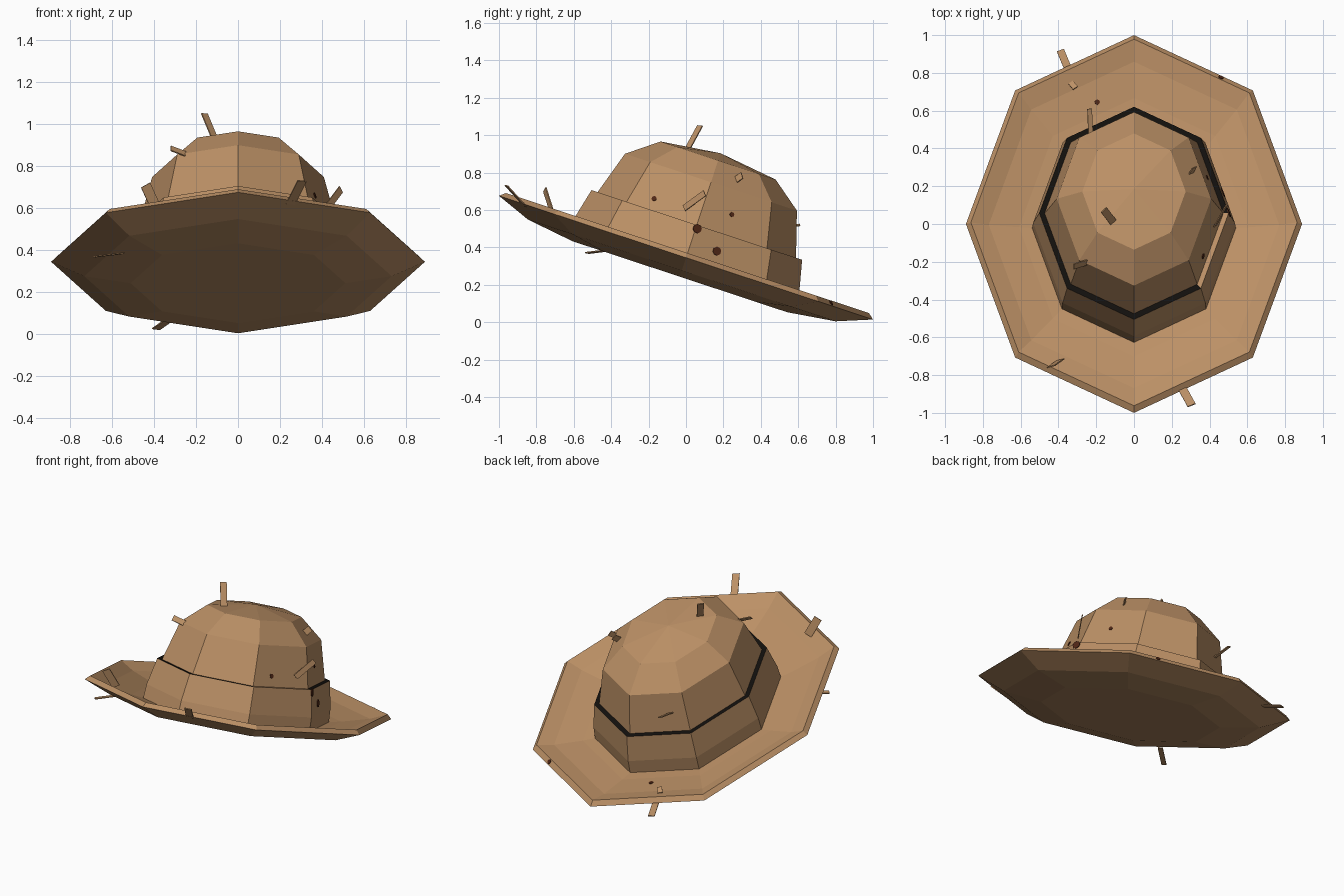
import bpy, bmesh, math
from mathutils import Vector, Matrix
from mathutils.bvhtree import BVHTree

if "Cube" in bpy.data.objects:
    bpy.data.objects.remove(bpy.data.objects["Cube"])

# Whole hat leans back; its outline is a stretched octagon
TILT = Matrix.Translation((0, 0, 0.345)) @ Matrix.Rotation(-math.radians(18.3), 4, 'X')
RATIO = 0.845
SIDES = 8


def material(name, rgb):
    m = bpy.data.materials.new(name)
    m.diffuse_color = (*rgb, 1)
    m.use_nodes = True
    m.node_tree.nodes["Principled BSDF"].inputs["Base Color"].default_value = m.diffuse_color
    return m


STRAW = material("straw_tan", (0.50, 0.28, 0.132))
BLACK = material("gap_black", (0.006, 0.005, 0.004))
RUST = material("dark_rust", (0.08, 0.02, 0.008))


def finish(name, bm, mats):
    bmesh.ops.recalc_face_normals(bm, faces=bm.faces)
    me = bpy.data.meshes.new(name)
    bm.to_mesh(me)
    bm.free()
    for m in mats:
        me.materials.append(m)
    ob = bpy.data.objects.new(name, me)
    bpy.context.collection.objects.link(ob)
    return ob


def lathe(name, profile, closed=False, mats=(STRAW,), rule=None):
    """Spin (radius, height) points into eight flat sides; radius 0 makes a pole."""
    bm = bmesh.new()
    rings = []
    for r, n in profile:
        if r == 0:
            rings.append([bm.verts.new(TILT @ Vector((0, 0, n)))] * SIDES)
        else:
            rings.append([bm.verts.new(TILT @ Vector((r * RATIO * math.cos(a), r * math.sin(a), n)))
                          for a in (k * math.tau / SIDES for k in range(SIDES))])
    pairs = list(zip(rings, rings[1:]))
    if closed:
        pairs.append((rings[-1], rings[0]))
    for row, (lo, hi) in enumerate(pairs):
        for k in range(SIDES):
            j = (k + 1) % SIDES
            vs = list(dict.fromkeys((lo[k], lo[j], hi[j], hi[k])))
            f = bm.faces.new(vs)
            if rule:
                f.material_index = rule(row, k)
    return finish(name, bm, mats)


# Brim: dished disc with a raised rim
brim = lathe("brim", [(0, -0.107), (0.605, -0.107), (0.866, -0.072), (1.053, 0.0), (1.022, 0.026),
                      (0.91, -0.015), (0.72, -0.055), (0.58, -0.075), (0, -0.08)])

# Crown: faceted dome
crown = lathe("crown", [(0.58, -0.075), (0.56, 0.18), (0.484, 0.425), (0.324, 0.547), (0, 0.588)])

# Band with a dark top ledge, straw coloured on one side
band = lathe("hat_band", [(0.64, -0.09), (0.632, 0.02), (0.593, 0.184), (0.56, 0.182), (0.57, -0.09)],
             closed=True, mats=(STRAW, BLACK),
             rule=lambda row, k: 1 if row == 2 and k != 7 else 0)


# Loose straw ends: thin plates from p to q, facing a given way
def straw(i, p, q, width, face, taper=1.0):
    p, q = Vector(p), Vector(q)
    d = (q - p).normalized()
    side = d.cross(Vector(face)).normalized()
    nrm = side.cross(d) * 0.003
    bm = bmesh.new()
    layers = []
    for s in (-1, 1):
        layers.append([bm.verts.new(c + side * w + nrm * s) for c, w in
                       ((p, -width / 2), (p, width / 2),
                        (q, width * taper / 2), (q, -width * taper / 2))])
    bm.faces.new(layers[0])
    bm.faces.new(layers[1])
    for k in range(4):
        j = (k + 1) % 4
        bm.faces.new((layers[0][k], layers[0][j], layers[1][j], layers[1][k]))
    finish(f"loose_straw_{i}", bm, [STRAW])


STRAWS = [
    ((-0.34, 0.80, 0.06), (-0.39, 0.92, 0.025), 0.04, (0, 0.3, 1)),
    ((0.25, -0.86, 0.62), (0.305, -0.96, 0.73), 0.045, (0.3, -1, -0.8)),
    ((-0.39, -0.72, 0.60), (-0.44, -0.755, 0.71), 0.05, (0.3, -1, 0)),
    ((-0.11, 0.01, 0.93), (-0.16, 0.075, 1.05), 0.04, (1, -1, 0.6)),
    ((-0.23, 0.48, 0.50), (-0.235, 0.61, 0.52), 0.025, (0.3, 0, 1)),
    ((0.30, 0.265, 0.76), (0.32, 0.30, 0.785), 0.04, (1, 0.3, 0.8)),
    ((0.43, -0.01, 0.61), (0.49, 0.10, 0.69), 0.035, (1, -0.5, 0.3)),
    ((-0.24, -0.20, 0.855), (-0.32, -0.225, 0.885), 0.035, (0, -0.8, 1)),
    ((-0.55, -0.41, 0.385), (-0.68, -0.53, 0.37), 0.03, (0, 0.2, 1)),
    ((-0.335, 0.75, 0.10), (-0.31, 0.72, 0.12), 0.03, (0, 0.3, 1)),
]
for i, s in enumerate(STRAWS, 1):
    straw(i, *s)

# Small rust spots: thin discs dropped onto the surface along a direction
DOWN, INWARD = (0, 0, -1), (-1, 0, 0)
SPOTS = [
    ((2, 0.06, 0.50), INWARD, 0.025), ((2, 0.165, 0.38), INWARD, 0.024),
    ((2, -0.17, 0.66), INWARD, 0.014), ((2, 0.245, 0.575), INWARD, 0.013),
    ((0.46, 0.775, 2), DOWN, 0.014), ((-0.195, 0.645, 2), DOWN, 0.014),
]
trees = []
for ob in (brim, crown, band):
    trees.append(BVHTree.FromPolygons([v.co[:] for v in ob.data.vertices],
                                      [tuple(f.vertices) for f in ob.data.polygons]))
for i, (origin, way, radius) in enumerate(SPOTS, 1):
    hits = [t.ray_cast(Vector(origin), Vector(way)) for t in trees]
    hits = [h for h in hits if h[0] is not None]
    if not hits:
        continue
    loc, nrm = min(hits, key=lambda h: h[3])[:2]
    if nrm.dot(Vector(way)) > 0:
        nrm = -nrm
    bm = bmesh.new()
    place = Matrix.Translation(loc + nrm * 0.001) @ nrm.to_track_quat('Z', 'Y').to_matrix().to_4x4()
    bmesh.ops.create_cone(bm, cap_ends=True, segments=8, radius1=radius, radius2=radius,
                          depth=0.006, matrix=place)
    finish(f"rust_spot_{i}", bm, [RUST])
